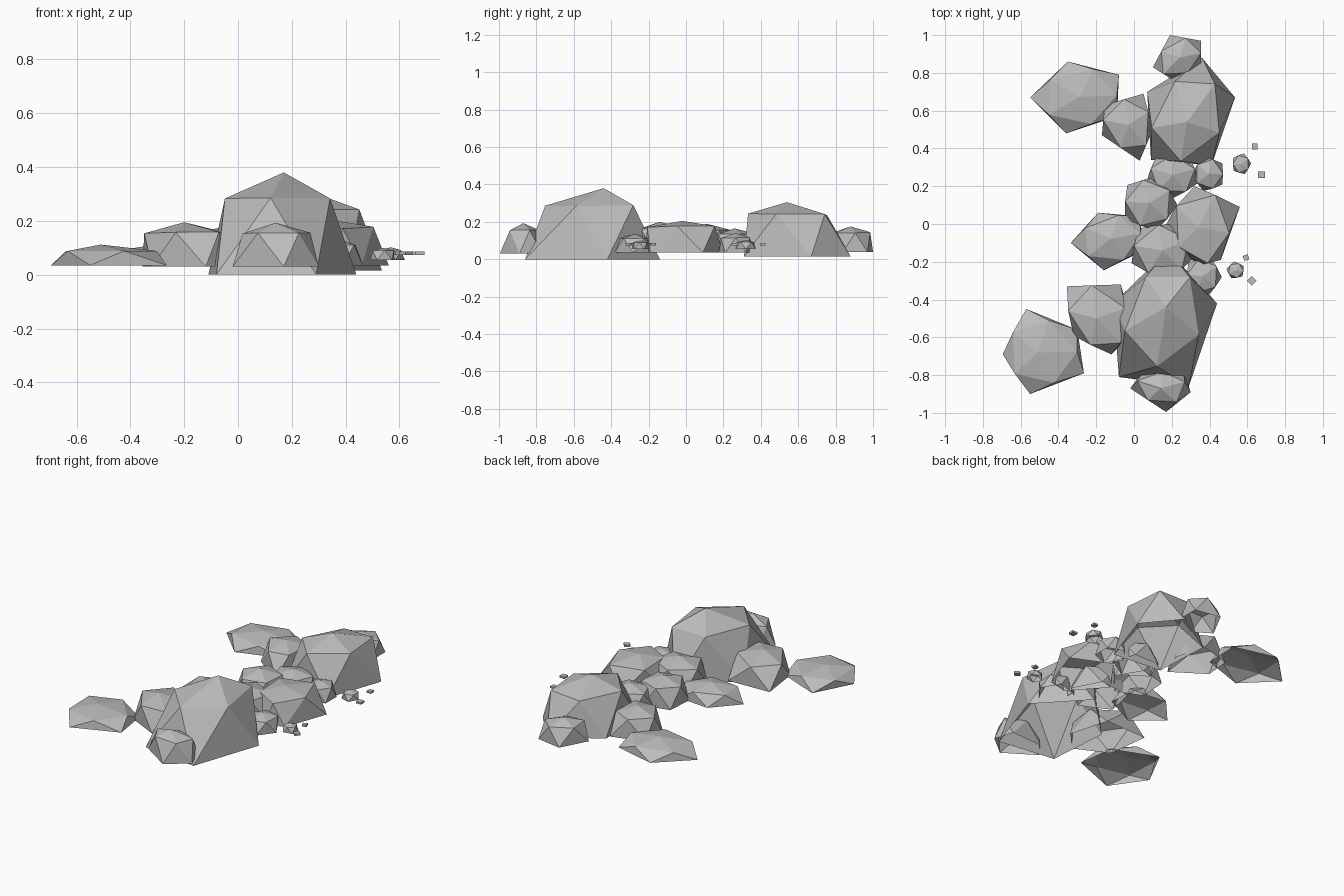
import bpy, bmesh, math, random
from mathutils import Vector

if "Cube" in bpy.data.objects:
    bpy.data.objects.remove(bpy.data.objects["Cube"])

random.seed(4)


def material(name, v):
    m = bpy.data.materials.new(name)
    m.diffuse_color = (v, v, v, 1)
    m.use_nodes = True
    m.node_tree.nodes["Principled BSDF"].inputs["Base Color"].default_value = m.diffuse_color
    return m


STONE = material("grey stone", 0.50)


def finish(name, bm):
    bmesh.ops.recalc_face_normals(bm, faces=bm.faces)
    me = bpy.data.meshes.new(name)
    bm.to_mesh(me)
    bm.free()
    me.materials.append(STONE)
    ob = bpy.data.objects.new(name, me)
    bpy.context.collection.objects.link(ob)
    return ob


def rock(name, foot, z0, z1, inset=1.0, shoulder=0.77, peak=None):
    """Half-buried icosahedron: five-sided foot, five-sided shoulder, one peak."""
    foot = [Vector(p) for p in foot]
    c = sum(foot, Vector((0, 0))) / 5
    top = Vector(peak) if peak else c
    lean = (top - c) * 0.4
    bm = bmesh.new()
    low = [bm.verts.new((p.x, p.y, z0)) for p in foot]
    up = []
    for i in range(5):
        p = c + lean + ((foot[i] + foot[(i + 1) % 5]) / 2 - c) * inset
        z = z0 + (z1 - z0) * shoulder * random.uniform(0.97, 1.03)
        up.append(bm.verts.new((p.x, p.y, z)))
    apex = bm.verts.new((top.x, top.y, z1))
    for i in range(5):
        j = (i + 1) % 5
        bm.faces.new((low[i], low[j], up[i]))
        bm.faces.new((low[j], up[j], up[i]))
        bm.faces.new((up[i], up[j], apex))
    return finish(name, bm)


def penta(x, y, rx, ry, turn):
    """Five foot points on an ellipse."""
    a = [math.radians(turn + 72 * i) for i in range(5)]
    return [(x + rx * math.cos(t), y + ry * math.sin(t)) for t in a]


# Two large boulders
rock("front_boulder", [(-.08, -.81), (.29, -.86), (.44, -.42), (.18, -.14), (-.11, -.42)],
     0, .38, .85, .765, (.17, -.44))
rock("back_boulder", [(.07, .70), (.09, .34), (.41, .31), (.535, .67), (.36, .88)],
     .015, .305, .91, .77, (.28, .54))

# Flat slabs on the left
rock("back_slab", [(-.55, .67), (-.36, .48), (-.09, .57), (-.08, .79), (-.35, .86)],
     .035, .115, .97, .68)
rock("front_slab", [(-.695, -.69), (-.55, -.90), (-.265, -.79), (-.30, -.56), (-.57, -.45)],
     .035, .112, .97, .68, (-.51, -.68))
rock("middle_slab", [(-.335, -.10), (-.16, -.245), (.05, -.14), (.03, .04), (-.19, .06)],
     .035, .13, .97, .68)

# Medium rocks
rock("front_left_rock", [(-.355, -.33), (-.32, -.59), (-.12, -.69), (.0, -.57), (-.07, -.32)],
     .03, .195, 1.0, .77, (-.2, -.5))
rock("middle_rock", [(.16, -.02), (.34, -.22), (.46, -.19), (.56, .09), (.32, .20)],
     .035, .205, 1.03, .82, (.34, -.02))
rock("back_left_rock", [(-.17, .47), (.03, .335), (.10, .50), (.05, .69), (-.155, .63)],
     .03, .185, 1.0)

# Rocks at the two ends
rock("front_end_rock", [(-.02, -.87), (.17, -.995), (.30, -.89), (.26, -.77), (.05, -.78)],
     .03, .193, .95, .77, (.14, -.87))
rock("back_end_rock", [(.19, 1.0), (.10, .83), (.21, .76), (.355, .84), (.355, .97)],
     .04, .175, 1.0)

# Small rocks: x, y, rx, ry, turn, base, top
small = {
    "centre_left_rock": (.08, .11, .15, .15, 140, .035, .19),
    "centre_front_rock": (.15, -.14, .18, .16, 205, .035, .20),
    "centre_back_rock": (.205, .26, .145, .125, 125, .035, .165),
    "right_back_rock": (.395, .265, .09, .095, 180, .035, .14),
    "right_front_rock": (.365, -.275, .10, .11, -75, .035, .135),
    "back_pebble": (.568, .318, .052, .057, 75, .055, .102),
    "front_pebble": (.538, -.245, .049, .047, 100, .055, .100),
}
for name, (x, y, rx, ry, turn, z0, z1) in small.items():
    rock(name, penta(x, y, rx, ry, turn), z0, z1, 1.05)

# Tiny flat chips
for i, (x, y, s, turn) in enumerate([(.64, .41, .03, 0), (.675, .26, .035, 0),
                                     (.593, -.178, .028, 20), (.623, -.30, .035, 45)]):
    bm = bmesh.new()
    bmesh.ops.create_cube(bm, size=1)
    chip = finish(f"chip_{i + 1}", bm)
    chip.location = (x, y, .08)
    chip.scale = (s, s, .012)
    chip.rotation_euler.z = math.radians(turn)
